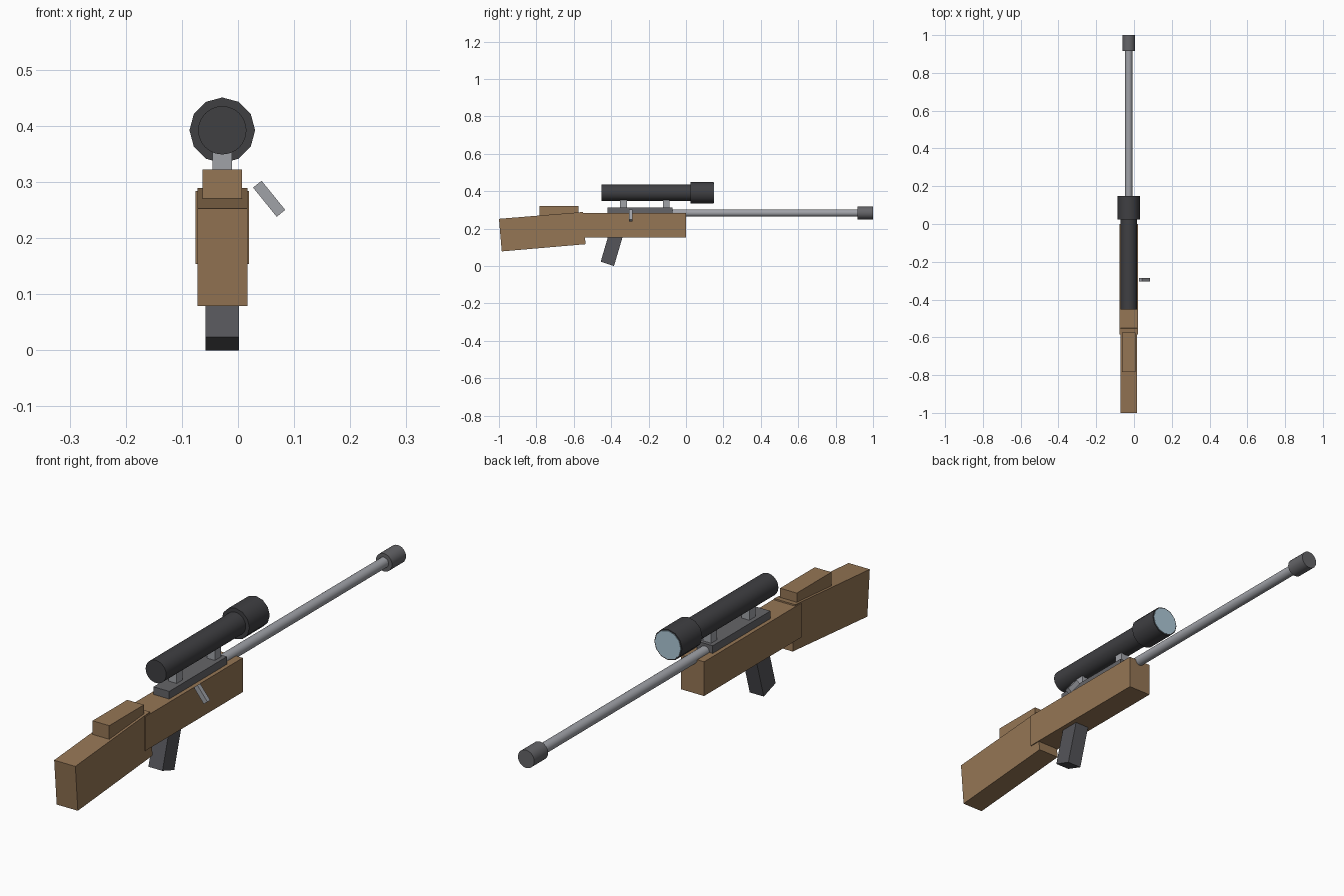
import bpy, bmesh, math

if "Cube" in bpy.data.objects:
    bpy.data.objects.remove(bpy.data.objects["Cube"])

CX = -0.028  # centre line of the rifle


def material(name, r, g, b):
    m = bpy.data.materials.new(name)
    m.diffuse_color = (r, g, b, 1)
    m.use_nodes = True
    m.node_tree.nodes["Principled BSDF"].inputs["Base Color"].default_value = m.diffuse_color
    return m


WOOD = material("wood", 0.30, 0.18, 0.09)
STEEL = material("steel", 0.35, 0.36, 0.39)
GREY = material("dark_grey", 0.13, 0.13, 0.14)
GRIP = material("grip_grey", 0.09, 0.09, 0.10)
BLACK = material("scope_black", 0.05, 0.05, 0.055)
GLASS = material("glass", 0.42, 0.58, 0.68)


def prism(name, points, x0, x1, mat):
    """Extrude a (y, z) side profile from x0 to x1."""
    bm = bmesh.new()
    face = bm.faces.new([bm.verts.new((x0, y, z)) for y, z in points])
    ext = bmesh.ops.extrude_face_region(bm, geom=[face])
    new = [v for v in ext["geom"] if isinstance(v, bmesh.types.BMVert)]
    bmesh.ops.translate(bm, verts=new, vec=(x1 - x0, 0, 0))
    bmesh.ops.recalc_face_normals(bm, faces=bm.faces)
    mesh = bpy.data.meshes.new(name)
    bm.to_mesh(mesh)
    bm.free()
    mesh.materials.append(mat)
    obj = bpy.data.objects.new(name, mesh)
    bpy.context.collection.objects.link(obj)
    return obj


def box(name, width, y0, y1, z0, z1, mat):
    return prism(name, [(y0, z0), (y1, z0), (y1, z1), (y0, z1)],
                 CX - width / 2, CX + width / 2, mat)


def rod(name, radius, y0, y1, z, sides, mat):
    """Cylinder lying along y."""
    bpy.ops.mesh.primitive_cylinder_add(
        vertices=sides, radius=radius, depth=y1 - y0,
        location=(CX, (y0 + y1) / 2, z), rotation=(math.pi / 2, 0, 0))
    obj = bpy.context.object
    obj.name = name
    obj.data.materials.append(mat)
    bpy.ops.object.shade_smooth_by_angle(angle=math.radians(40))
    return obj


# Wooden stock: fore body, sloped butt and cheek rest
box("stock_body", 0.096, -0.585, 0.0, 0.154, 0.284, WOOD)
prism("butt", [(-1.0, 0.2527), (-0.985, 0.0785), (-0.537, 0.117), (-0.552, 0.289)],
      CX - 0.0445, CX + 0.0445, WOOD)
box("cheek_rest", 0.07, -0.783, -0.575, 0.27, 0.322, WOOD)

# Slanted pistol grip
prism("pistol_grip", [(-0.456, 0.024), (-0.385, 0.0), (-0.326, 0.2), (-0.397, 0.224)],
      CX - 0.0295, CX + 0.0295, GRIP)

# Barrel and muzzle
rod("barrel", 0.0195, -0.10, 0.95, 0.284, 24, STEEL)
rod("muzzle", 0.034, 0.916, 1.0, 0.284, 24, GREY)

# Scope rail and mounts
box("scope_rail", 0.066, -0.42, -0.073, 0.27, 0.313, GREY)
for i, y in enumerate((-0.334, -0.105)):
    box(f"scope_mount_{i + 1}", 0.034, y - 0.018, y + 0.018, 0.30, 0.37, STEEL)

# Scope tube, bell and lens
rod("scope_tube", 0.043, -0.453, 0.05, 0.392, 32, BLACK)
rod("scope_bell", 0.0585, 0.025, 0.147, 0.392, 12, BLACK)
rod("scope_lens", 0.054, 0.14, 0.149, 0.392, 12, GLASS)

# Bolt handle, slanting down on the right side
bolt = box("bolt_handle", 0.0195, -0.304, -0.287, -0.0335, 0.0335, STEEL)
for v in bolt.data.vertices:
    v.co.x -= CX
bolt.rotation_euler = (0, math.radians(-39), 0)
bolt.location = (0.0555, 0, 0.27)
